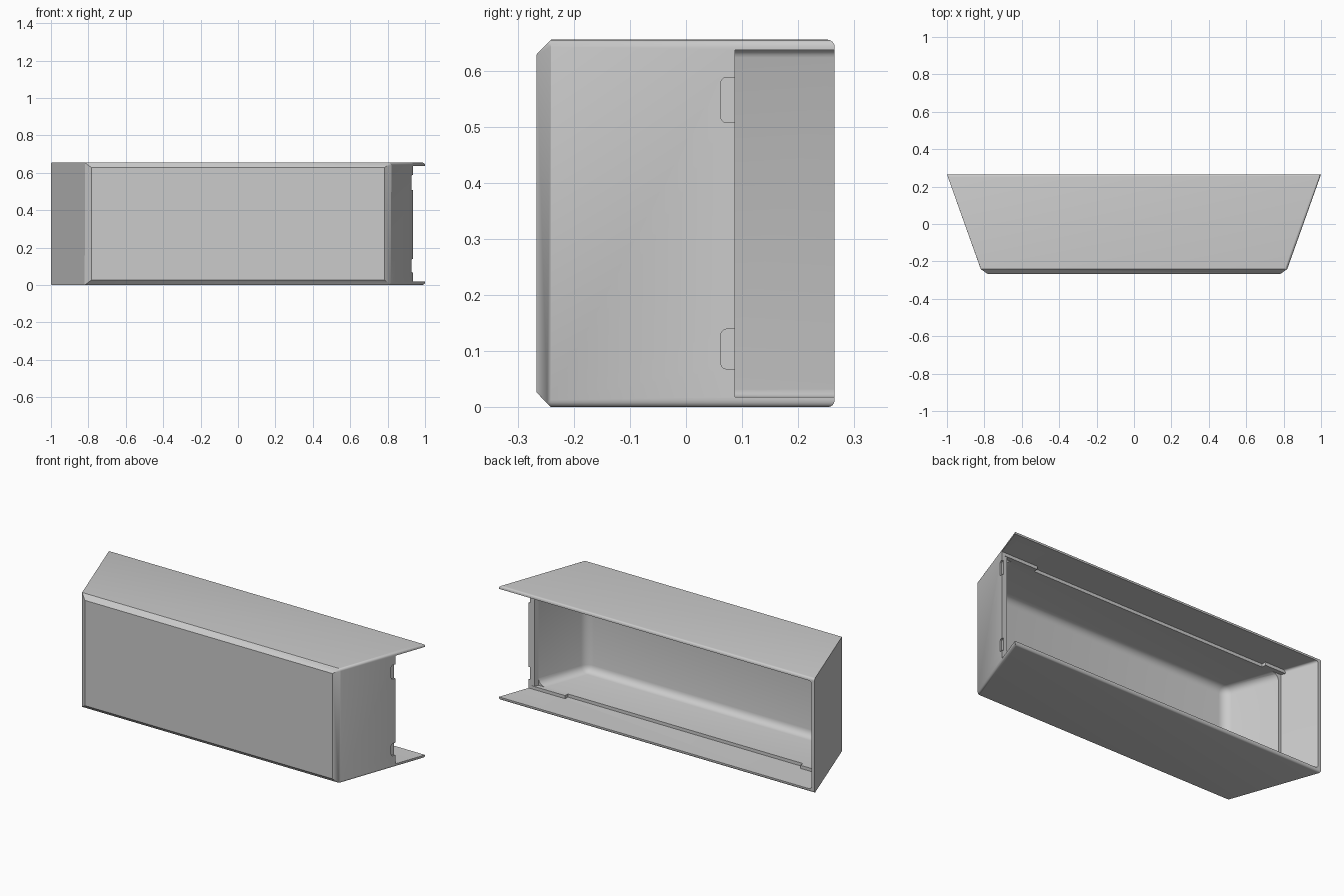
import bpy
import bmesh

old = bpy.data.objects.get("Cube")
if old:
    bpy.data.objects.remove(old, do_unlink=True)

H = 0.655      # overall height
BACK = 0.265   # open back edge
FRONT = -0.266
SKIN = 0.018   # thickness of the thin rim
STEP = 0.062   # where the thicker inner wall ends
TAB = 0.087    # where the tabs and the short side wall end

grey = bpy.data.materials.new("light_grey")
grey.use_nodes = True
colour = (0.6, 0.6, 0.6, 1)
grey.diffuse_color = colour
grey.node_tree.nodes["Principled BSDF"].inputs["Base Color"].default_value = colour


def side_x(y):
    """Half width of the tapered body at depth y."""
    return 1.0 - (BACK - y) * 0.357


def finish(name, bm):
    bmesh.ops.recalc_face_normals(bm, faces=bm.faces)
    mesh = bpy.data.meshes.new(name)
    bm.to_mesh(mesh)
    bm.free()
    obj = bpy.data.objects.new(name, mesh)
    bpy.context.collection.objects.link(obj)
    mesh.materials.append(grey)
    return obj


def prism(points, z0, z1):
    """Extrude a plan outline upward."""
    bm = bmesh.new()
    face = bm.faces.new([bm.verts.new((x, y, z0)) for x, y in points])
    top = bmesh.ops.extrude_face_region(bm, geom=[face])["geom"]
    bmesh.ops.translate(bm, vec=(0, 0, z1 - z0),
                        verts=[v for v in top if isinstance(v, bmesh.types.BMVert)])
    bmesh.ops.recalc_face_normals(bm, faces=bm.faces)
    return bm


def taper(y0, y1, inset, z0, z1):
    a, b = side_x(y0) - inset, side_x(y1) - inset
    return prism([(-a, y0), (a, y0), (b, y1), (-b, y1)], z0, z1)


def bevel(bm, rule, size, segments):
    edges = [e for e in bm.edges if rule(*(v.co for v in e.verts))]
    bmesh.ops.bevel(bm, geom=edges, offset=size, segments=segments,
                    profile=0.5, affect='EDGES')


def cut(target, cutter):
    cutter.hide_render = True
    mod = target.modifiers.new("cut", 'BOOLEAN')
    mod.operation = 'DIFFERENCE'
    mod.solver = 'EXACT'
    mod.object = cutter
    bpy.context.view_layer.objects.active = target
    bpy.ops.object.modifier_apply(modifier=mod.name)
    bpy.data.objects.remove(cutter, do_unlink=True)


# Tapered outer body: chamfered front, softly rounded horizontal edges
bm = taper(FRONT, BACK, 0, 0, H)
bevel(bm, lambda a, b: max(a.y, b.y) < FRONT + 0.001, 0.026, 1)
bevel(bm, lambda a, b: a.x > 0.7 and b.x > 0.7 and abs(a.y - b.y) > 0.2
      or min(a.y, b.y) > BACK - 0.001 and abs(a.x - b.x) > 1, 0.013, 4)
body = finish("housing", bm)

# Deep inner pocket with rounded inner corners
bm = taper(FRONT + 0.035, 0.4, 0.036, 0.036, H - 0.036)
bevel(bm, lambda a, b: max(a.y, b.y) < 0 or abs(a.y - b.y) > 0.2, 0.04, 5)
cut(body, finish("pocket_cutter", bm))

# Shallow rim recess around the opening
bm = taper(STEP, 0.4, 0.02, SKIN, H - SKIN)
bevel(bm, lambda a, b: abs(a.y - b.y) > 0.2, 0.014, 4)
cut(body, finish("rim_cutter", bm))

# Open end: the left side wall stops short of the back
cut(body, finish("open_end_cutter", prism(
    [(0.7, TAB), (1.2, TAB), (1.2, 0.4), (0.7, 0.4)], SKIN, H - SKIN)))

# Shallow outer notches in the short side wall
for z0, z1 in ((0.068, 0.139), (0.507, 0.588)):
    x0, x1 = side_x(STEP), side_x(0.11)
    bm = prism([(x0 - 0.01, STEP), (x0 + 0.05, STEP), (x1 + 0.05, 0.11),
                (x1 - 0.01, 0.11)], z0, z1)
    bevel(bm, lambda a, b: max(a.y, b.y) < STEP + 0.001
          and abs(a.z - b.z) < 0.001, 0.01, 3)
    cut(body, finish("notch_cutter", bm))

# End tabs on the floor and ceiling ledges
for level, z in (("lower", SKIN - 0.004), ("upper", H - 0.036)):
    for side, sign, length in (("left", 1, 0.2), ("right", -1, 0.12)):
        outer0, outer1 = side_x(STEP - 0.01) - 0.019, side_x(TAB) - 0.019
        inner = outer0 - length
        finish(f"{level}_{side}_tab", prism(
            [(sign * inner, STEP - 0.01), (sign * outer0, STEP - 0.01),
             (sign * outer1, TAB), (sign * inner, TAB)], z, z + 0.022))

# Inner lining of the short wall, ending level with it
x0, x1 = side_x(STEP - 0.02), side_x(TAB)
finish("left_wall_lining", prism(
    [(x0 - 0.036, STEP - 0.02), (x0 - 0.012, STEP - 0.02),
     (x1 - 0.012, TAB - 0.002), (x1 - 0.036, TAB - 0.002)], 0.03, H - 0.03))

for obj in bpy.context.collection.objects:
    obj.select_set(obj.type == 'MESH')
bpy.context.view_layer.objects.active = body
bpy.ops.object.shade_smooth_by_angle(angle=0.52)
